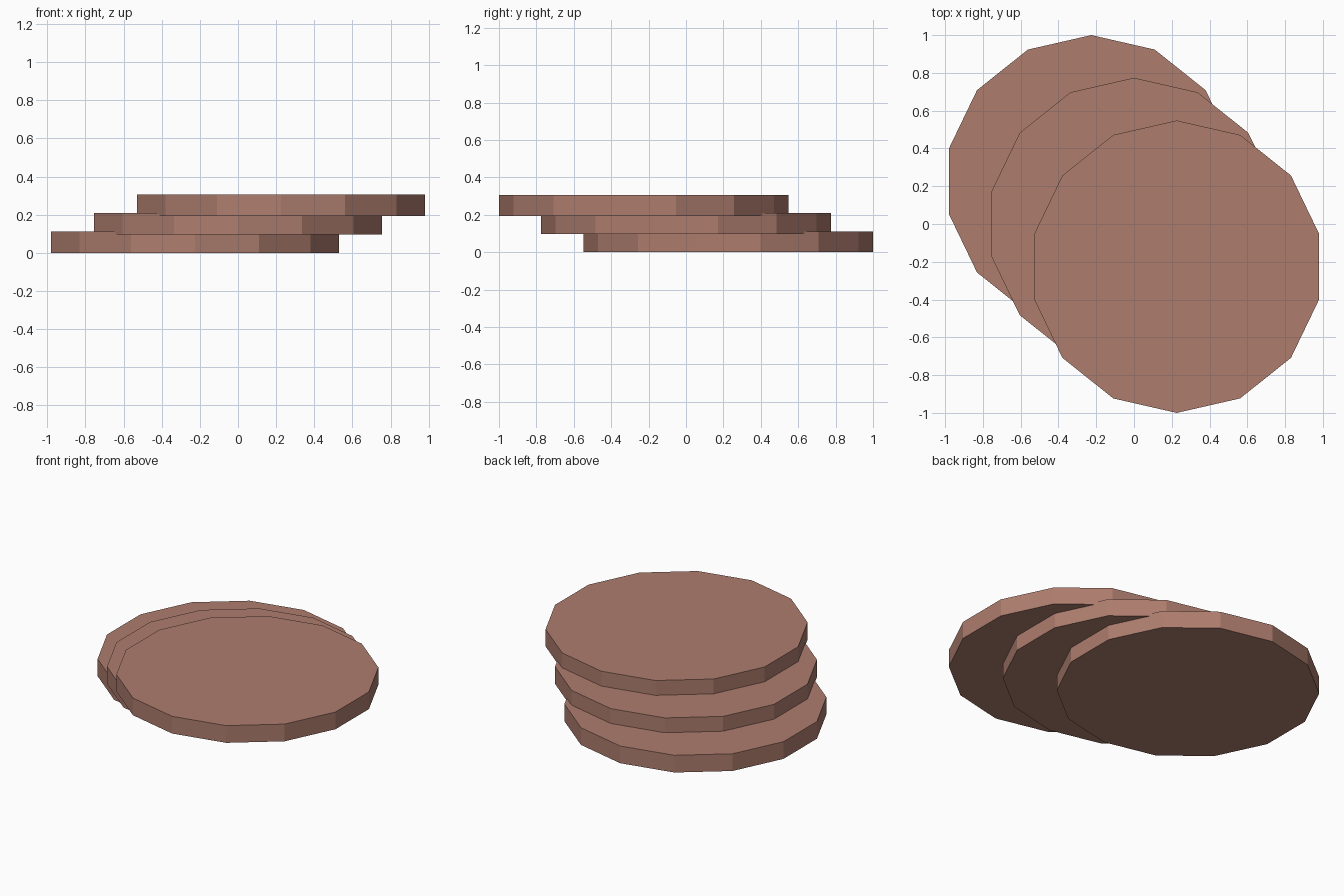
import bpy
import math

if "Cube" in bpy.data.objects:
    bpy.data.objects.remove(bpy.data.objects["Cube"], do_unlink=True)

SIDES = 14
RADIUS = 0.774
THICKNESS = 0.112
RISE = 0.0965   # less than the thickness, so the discs overlap slightly
SHIFT = 0.226

# Warm brown shared by all discs
brown = bpy.data.materials.new("warm brown")
brown.use_nodes = True
color = (0.42, 0.205, 0.155, 1.0)
brown.diffuse_color = color
shader = next(n for n in brown.node_tree.nodes if n.type == "BSDF_PRINCIPLED")
shader.inputs["Base Color"].default_value = color


def disc(name, level):
    """One flat-sided disc, stepped towards the front left as it rises."""
    offset = (level - 1) * SHIFT
    bpy.ops.mesh.primitive_cylinder_add(
        vertices=SIDES, radius=RADIUS, depth=THICKNESS,
        location=(offset, -offset, level * RISE + THICKNESS / 2))
    obj = bpy.context.object
    obj.name = name
    obj.data.materials.append(brown)
    return obj


# Stack of three slipped discs
for level, name in enumerate(("bottom_disc", "middle_disc", "top_disc")):
    disc(name, level)
